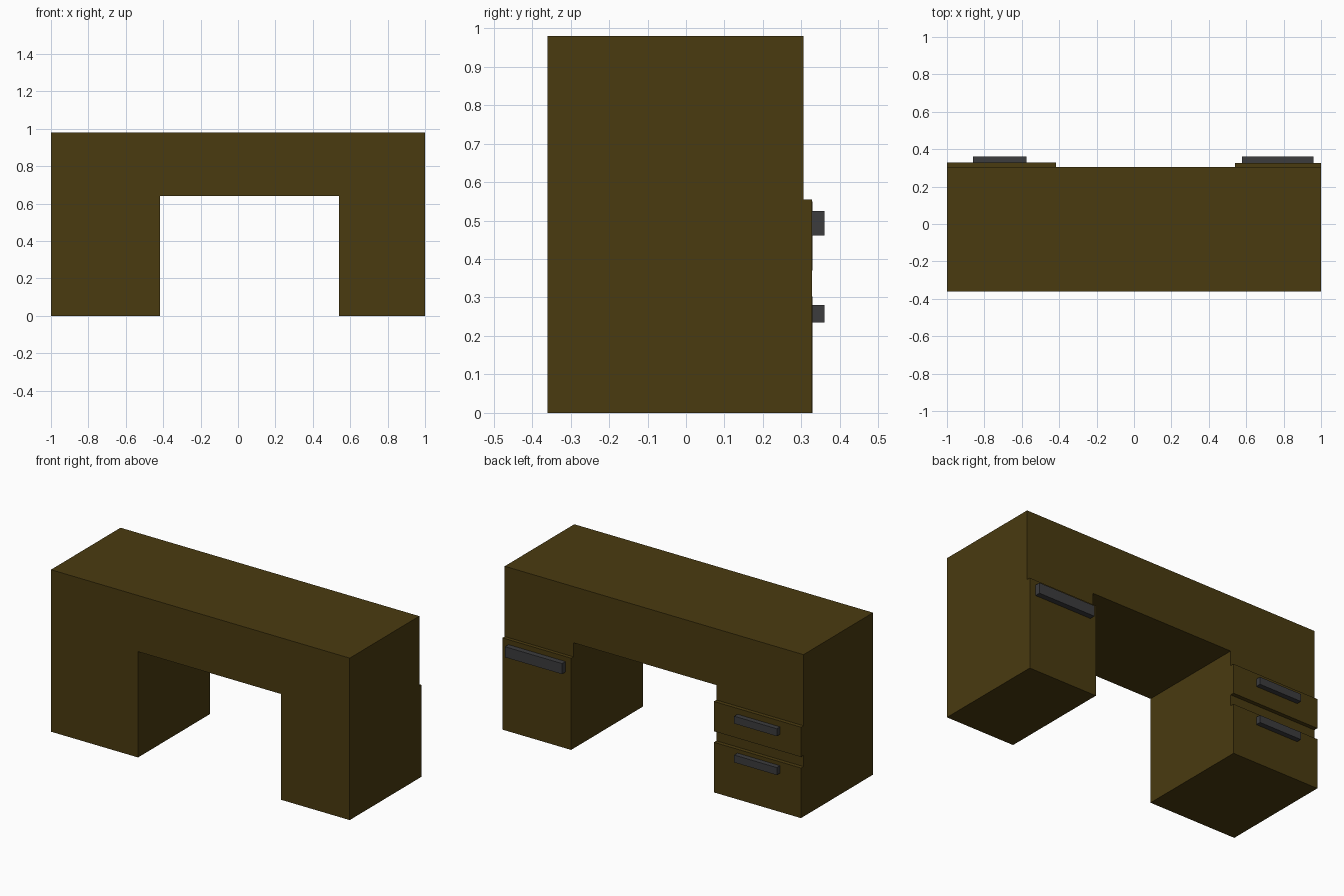
import bpy, bmesh

if "Cube" in bpy.data.objects:
    bpy.data.objects.remove(bpy.data.objects["Cube"])


def material(name, rgb):
    m = bpy.data.materials.new(name)
    m.diffuse_color = (*rgb, 1.0)
    m.use_nodes = True
    m.node_tree.nodes["Principled BSDF"].inputs["Base Color"].default_value = m.diffuse_color
    return m


WOOD = material("dark_wood", (0.068, 0.043, 0.005))
METAL = material("dark_metal", (0.045, 0.045, 0.048))

BACK = 0.305          # plane the drawer fronts sit on
FACE = 0.328          # outer plane of the drawer fronts


def extrude_profile(name, points, y0, y1, mat):
    """Extrude an x-z outline from y0 to y1."""
    bm = bmesh.new()
    face = bm.faces.new([bm.verts.new((x, y0, z)) for x, z in points])
    res = bmesh.ops.extrude_face_region(bm, geom=[face])
    verts = [g for g in res["geom"] if isinstance(g, bmesh.types.BMVert)]
    bmesh.ops.translate(bm, verts=verts, vec=(0, y1 - y0, 0))
    bmesh.ops.recalc_face_normals(bm, faces=bm.faces)
    me = bpy.data.meshes.new(name)
    bm.to_mesh(me)
    bm.free()
    me.materials.append(mat)
    ob = bpy.data.objects.new(name, me)
    bpy.context.collection.objects.link(ob)
    return ob


def box(name, x0, x1, y0, y1, z0, z1, mat):
    return extrude_profile(name, [(x0, z0), (x1, z0), (x1, z1), (x0, z1)], y0, y1, mat)


# Desk body: thick top with a wide and a narrow pedestal
extrude_profile("desk_body", [
    (-1, 0), (-0.417, 0), (-0.417, 0.64), (0.54, 0.64),
    (0.54, 0), (1, 0), (1, 0.98), (-1, 0.98)], -0.36, BACK, WOOD)

# Cupboard door and handle on the narrow pedestal
box("cupboard_door", 0.54, 1, BACK, FACE - 0.001, 0, 0.555, WOOD)
box("cupboard_handle", 0.578, 0.96, FACE - 0.001, 0.36, 0.461, 0.525, METAL)

# Two drawers with handles on the wide pedestal
for label, z0, z1, hz in (("lower", 0, 0.303, 0.235), ("upper", 0.37, 0.55, 0.47)):
    box(label + "_drawer_front", -1, -0.417, BACK, FACE + 0.001, z0, z1, WOOD)
    box(label + "_drawer_handle", -0.86, -0.575, FACE + 0.001, 0.36, hz, hz + 0.045, METAL)
